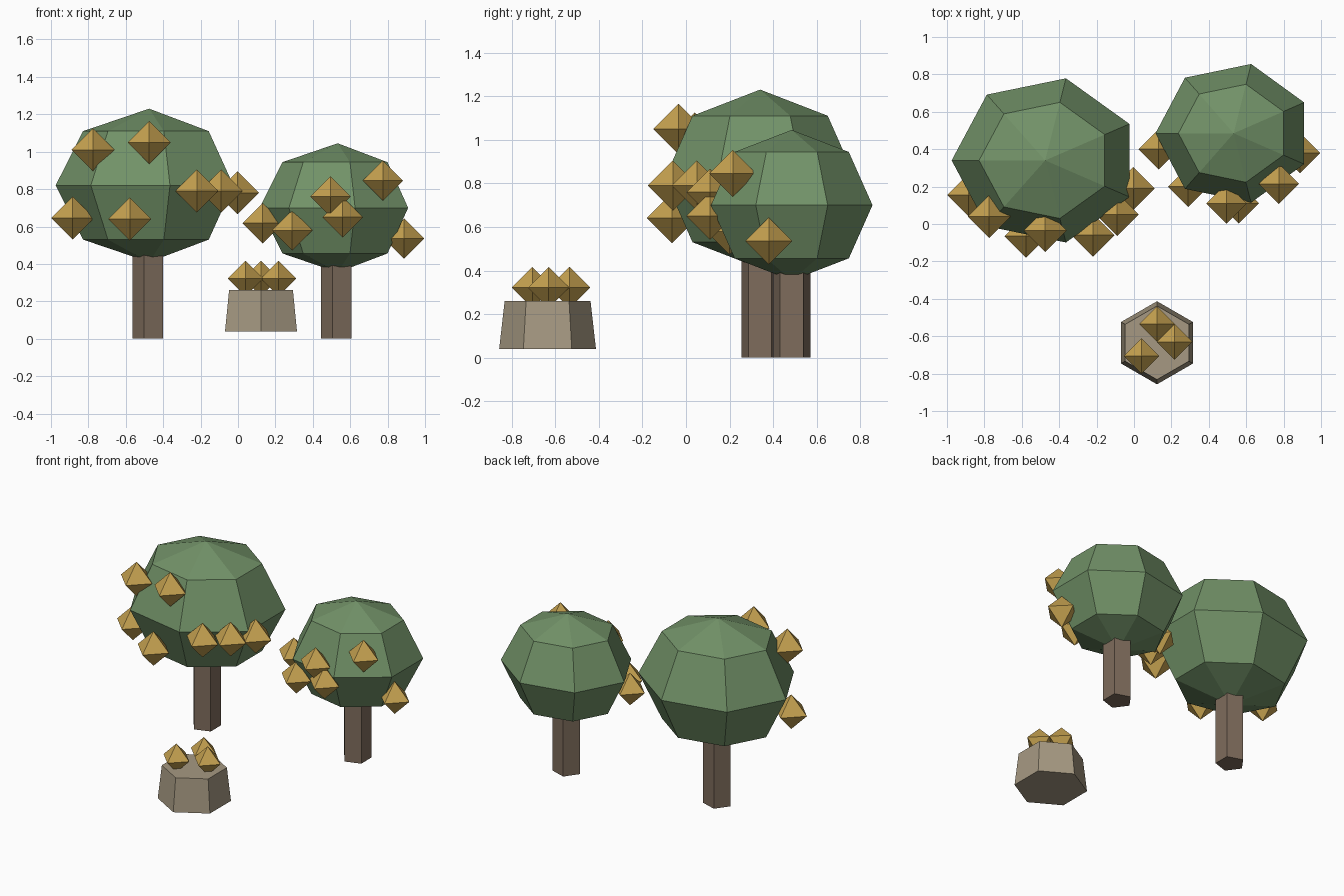
import bpy, bmesh, math
from mathutils import Matrix

if "Cube" in bpy.data.objects:
    bpy.data.objects.remove(bpy.data.objects["Cube"])


def srgb(r, g, b):
    def lin(c):
        c /= 255
        return c / 12.92 if c <= 0.04045 else ((c + 0.055) / 1.055) ** 2.4
    return (lin(r), lin(g), lin(b), 1.0)


def material(name, rgb):
    m = bpy.data.materials.new(name)
    m.diffuse_color = srgb(*rgb)
    m.use_nodes = True
    m.node_tree.nodes["Principled BSDF"].inputs["Base Color"].default_value = m.diffuse_color
    return m


LEAF = material("leaf green", (114, 146, 104))
BARK = material("bark brown", (126, 108, 92))
GOLD = material("golden fruit", (198, 162, 80))
WICKER = material("basket tan", (166, 153, 130))


def finish(bm, name, mat, loc):
    bmesh.ops.recalc_face_normals(bm, faces=bm.faces[:])
    me = bpy.data.meshes.new(name)
    bm.to_mesh(me)
    bm.free()
    me.materials.append(mat)
    ob = bpy.data.objects.new(name, me)
    ob.location = loc
    bpy.context.collection.objects.link(ob)


def frustum(name, mat, loc, sides, r_low, r_top, height, turn):
    bm = bmesh.new()
    rings = []
    for r, z in ((r_low, 0), (r_top, height)):
        rings.append([bm.verts.new((r * math.cos(turn + math.tau * i / sides),
                                    r * math.sin(turn + math.tau * i / sides), z))
                      for i in range(sides)])
    for ring in rings:
        bm.faces.new(ring)
    for i in range(sides):
        j = (i + 1) % sides
        bm.faces.new((rings[0][i], rings[0][j], rings[1][j], rings[1][i]))
    finish(bm, name, mat, loc)


def ball(name, mat, loc, sides, rings, size):
    """Low-poly ellipsoid with a corner on its -x side."""
    bm = bmesh.new()
    bottom, top = bm.verts.new((0, 0, -size[2])), bm.verts.new((0, 0, size[2]))
    loops = []
    for k in range(1, rings):
        p = -math.pi / 2 + math.pi * k / rings
        loops.append([bm.verts.new((size[0] * math.cos(p) * math.cos(math.pi + math.tau * i / sides),
                                    size[1] * math.cos(p) * math.sin(math.pi + math.tau * i / sides),
                                    size[2] * math.sin(p))) for i in range(sides)])
    for i in range(sides):
        j = (i + 1) % sides
        bm.faces.new((bottom, loops[0][j], loops[0][i]))
        bm.faces.new((top, loops[-1][i], loops[-1][j]))
        for a, b in zip(loops, loops[1:]):
            bm.faces.new((a[i], a[j], b[j], b[i]))
    finish(bm, name, mat, loc)


def fruit(name, loc, r):
    ball(name, GOLD, loc, 4, 2, (r, r, r))


# Trees: five-sided trunk, seven-sided crown, fruit on the crown's front
trees = {
    "large_tree": ((-0.475, 0.34), 0.82, (0.5, 0.45, 0.41), 0.115,
                   [(-0.775, 0.04, 1.01), (-0.475, -0.035, 1.05), (-0.22, -0.06, 0.79),
                    (-0.09, 0.05, 0.79), (-0.003, 0.19, 0.78), (-0.884, 0.155, 0.645),
                    (-0.578, -0.065, 0.64)]),
    "small_tree": ((0.533, 0.485), 0.70, (0.418, 0.38, 0.345), 0.108,
                   [(0.132, 0.40, 0.618), (0.29, 0.20, 0.58), (0.495, 0.11, 0.76),
                    (0.56, 0.11, 0.65), (0.775, 0.215, 0.845), (0.888, 0.38, 0.535)]),
}
for name, ((x, y), z, size, r, fruits) in trees.items():
    frustum(name + "_trunk", BARK, (x, y, 0), 5, 0.09, 0.09, z - size[2] + 0.1, math.pi)
    ball(name + "_crown", LEAF, (x, y, z), 7, 4, size)
    for i, p in enumerate(fruits):
        fruit(f"{name}_fruit_{i + 1}", p, r)

# Basket with a closed top and three fruits resting in it
frustum("basket", WICKER, (0.123, -0.635, 0.04), 6, 0.222, 0.197, 0.22, math.pi / 2)
for i, (x, y) in enumerate([(0.123, -0.535), (0.217, -0.63), (0.04, -0.705)]):
    fruit(f"basket_fruit_{i + 1}", (x, y, 0.322), 0.095)
